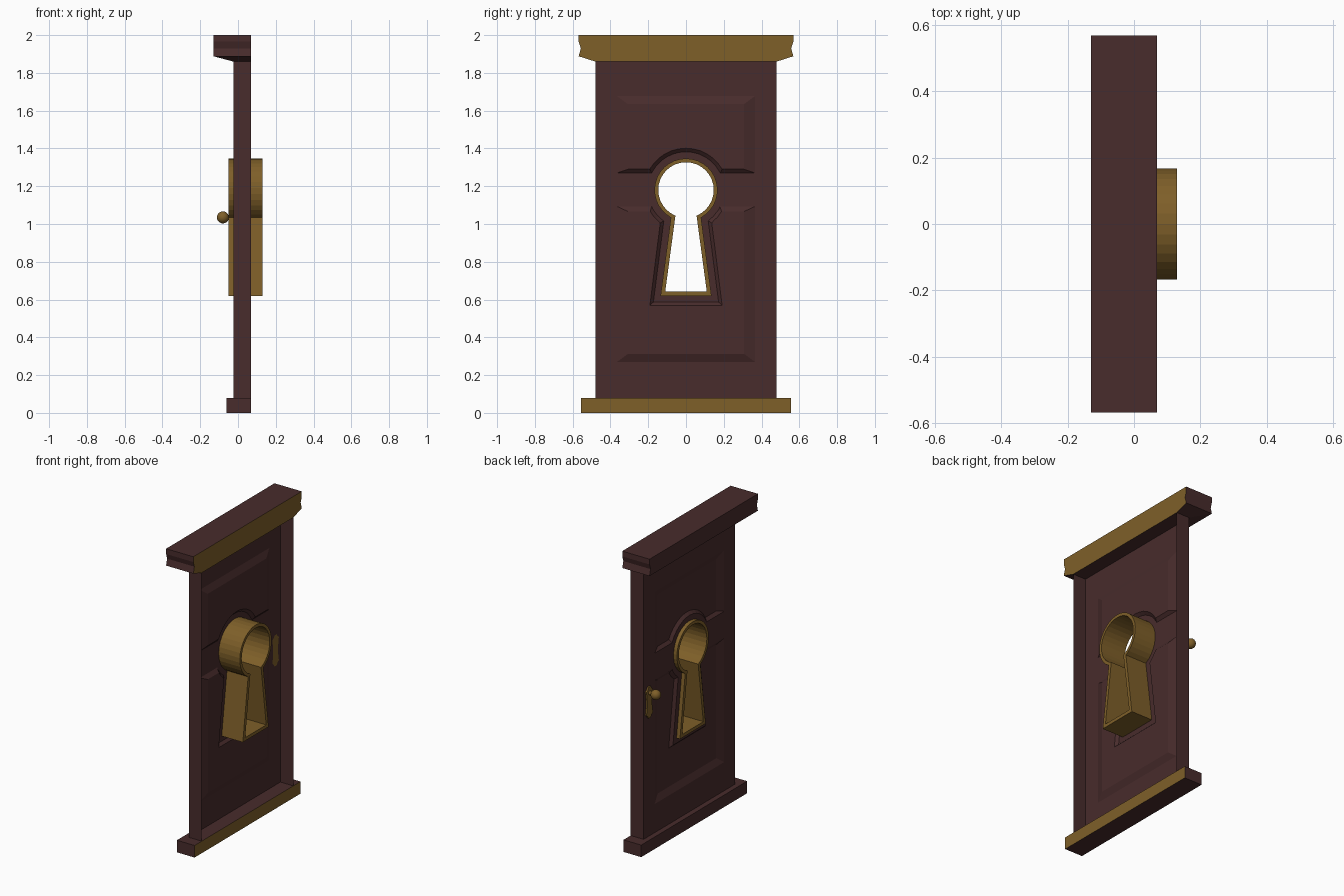
import bpy, bmesh, math

if "Cube" in bpy.data.objects:
    bpy.data.objects.remove(bpy.data.objects["Cube"])


def material(name, rgb):
    m = bpy.data.materials.new(name)
    m.diffuse_color = (*rgb, 1)
    m.use_nodes = True
    m.node_tree.nodes["Principled BSDF"].inputs["Base Color"].default_value = m.diffuse_color
    return m


BROWN = material("dark_wood", (0.065, 0.025, 0.025))
PANEL = material("light_wood", (0.17, 0.086, 0.08))
GOLD = material("brass", (0.21, 0.115, 0.022))


def make(name, bm, *mats):
    bmesh.ops.recalc_face_normals(bm, faces=bm.faces)
    me = bpy.data.meshes.new(name)
    bm.to_mesh(me)
    bm.free()
    for m in mats:
        me.materials.append(m)
    ob = bpy.data.objects.new(name, me)
    bpy.context.collection.objects.link(ob)
    return ob


def loft(loops, closed=False):
    """Skin equal-length loops; cap the ends, or join last to first."""
    bm = bmesh.new()
    rings = [[bm.verts.new(p) for p in lp] for lp in loops]
    pairs = list(zip(rings, rings[1:]))
    if closed:
        pairs.append((rings[-1], rings[0]))
    else:
        bm.faces.new(rings[0])
        bm.faces.new(rings[-1])
    for a, b in pairs:
        for i in range(len(a)):
            j = (i + 1) % len(a)
            bm.faces.new((a[i], a[j], b[j], b[i]))
    return bm


def rect(x, hy, z0, z1):
    return [(x, -hy, z0), (x, hy, z0), (x, hy, z1), (x, -hy, z1)]


def slab(x0, x1, hy, z):
    return [(x0, -hy, z), (x1, -hy, z), (x1, hy, z), (x0, hy, z)]


def keyhole(x, r, neck, foot, z0, cz=1.18, n=28):
    """Round head with a flared slot below, in the plane at x."""
    a = math.asin(neck / r)
    pts = [(x, -foot, z0), (x, foot, z0)]
    for i in range(n + 1):
        t = a + (2 * math.pi - 2 * a) * i / n
        pts.append((x, r * math.sin(t), cz - r * math.cos(t)))
    return pts


def cut(target, cutter):
    mod = target.modifiers.new("cut", "BOOLEAN")
    mod.operation, mod.solver, mod.object = "DIFFERENCE", "EXACT", cutter
    cutter.hide_render = True
    dg = bpy.context.evaluated_depsgraph_get()
    me = bpy.data.meshes.new_from_object(target.evaluated_get(dg))
    target.modifiers.clear()
    target.data = me
    bpy.data.objects.remove(cutter)


FRONT, BACK, DEEP = -0.025, 0.07, 0.018

# Door: shell with two sunken panels, a raised keyhole surround, open at the back
door = make("door", loft([rect(FRONT, 0.48, 0.08, 1.86), rect(BACK, 0.48, 0.08, 1.86)]), BROWN, PANEL)
# each panel: outer bottom, outer top, inner bottom, inner top
for ob0, ot, ib, it in ((1.27, 1.677, 1.29, 1.634), (0.27, 1.093, 0.313, 1.066)):
    sunk = make("panel_cutter", loft([
        rect(FRONT - DEEP, 0.423, 2 * ob0 - ib, 2 * ot - it),
        rect(FRONT + DEEP, 0.307, ib, it)]))
    surround = make("surround_cutter", loft([
        keyhole(FRONT - 2 * DEEP, 0.165, 0.08, 0.135, 0.62),
        keyhole(FRONT + 2 * DEEP, 0.24, 0.155, 0.21, 0.553)]))
    cut(sunk, surround)
    cut(door, sunk)
hole = make("hole_cutter", loft([keyhole(x, 0.167, 0.08, 0.135, 0.62) for x in (-0.2, 0.2)]))
cut(door, hole)

bm = bmesh.new()
bm.from_mesh(door.data)
bm.normal_update()
gone = []
for f in bm.faces:
    c = f.calc_center_median()
    if min(v.co.x for v in f.verts) > BACK - 0.001:
        gone.append(f)
    elif max(v.co.x for v in f.verts) > BACK - 0.001 and abs(c.y) < 0.2 and 0.5 < c.z < 1.5:
        gone.append(f)
    f.material_index = int(abs(f.normal.x) > 0.99 and abs(c.x - FRONT - DEEP) < 0.002)
bmesh.ops.delete(bm, geom=gone, context="FACES")
bm.to_mesh(door.data)
bm.free()
door.data.materials.clear()
door.data.materials.append(BROWN)
door.data.materials.append(PANEL)


def brass_back(ob):
    for p in ob.data.polygons:
        if p.normal.x > 0.9:
            p.material_index = 1


# Lintel with moulded ends, and sill; both have a brass back face
brass_back(make("lintel", loft([
    slab(FRONT, BACK, 0.48, 1.86), slab(-0.13, BACK, 0.568, 1.888),
    slab(-0.13, BACK, 0.557, 1.93), slab(-0.13, BACK, 0.568, 1.965),
    slab(-0.13, BACK, 0.568, 2.0)]), BROWN, GOLD))
brass_back(make("sill", loft([slab(-0.06, BACK, 0.555, z) for z in (0, 0.08)]), BROWN, GOLD))

# Keyhole tube running through the door
outer, inner = (0.167, 0.08, 0.135, 0.62), (0.147, 0.056, 0.11, 0.642)
make("keyhole_tube", loft([
    keyhole(-0.05, *outer), keyhole(0.13, *outer),
    keyhole(0.13, *inner), keyhole(-0.05, *inner)], closed=True), GOLD)

# Handle: plate, stem and ball
KY, KZ = 0.43, 1.035
half = [(0.012, 0.04), (0.02, 0.025), (0.034, 0.015), (0.026, -0.04),
        (0.026, -0.09), (0.034, -0.14), (0.02, -0.15), (0.012, -0.165)]
outline = half + [(-y, z) for y, z in reversed(half)]
make("handle_plate", loft([[(x, KY + y, KZ + z) for y, z in outline] for x in (FRONT - 0.01, FRONT)]), GOLD)
ring = [(math.cos(i * math.pi / 6), math.sin(i * math.pi / 6)) for i in range(12)]
make("handle_stem", loft([[(x, KY + 0.013 * a, KZ + 0.013 * b) for a, b in ring]
                          for x in (-0.07, FRONT)]), GOLD)
bm = bmesh.new()
bmesh.ops.create_uvsphere(bm, u_segments=16, v_segments=10, radius=0.032)
bmesh.ops.translate(bm, verts=bm.verts, vec=(-0.08, KY, KZ))
for f in bm.faces:
    f.smooth = True
make("handle_ball", bm, GOLD)
